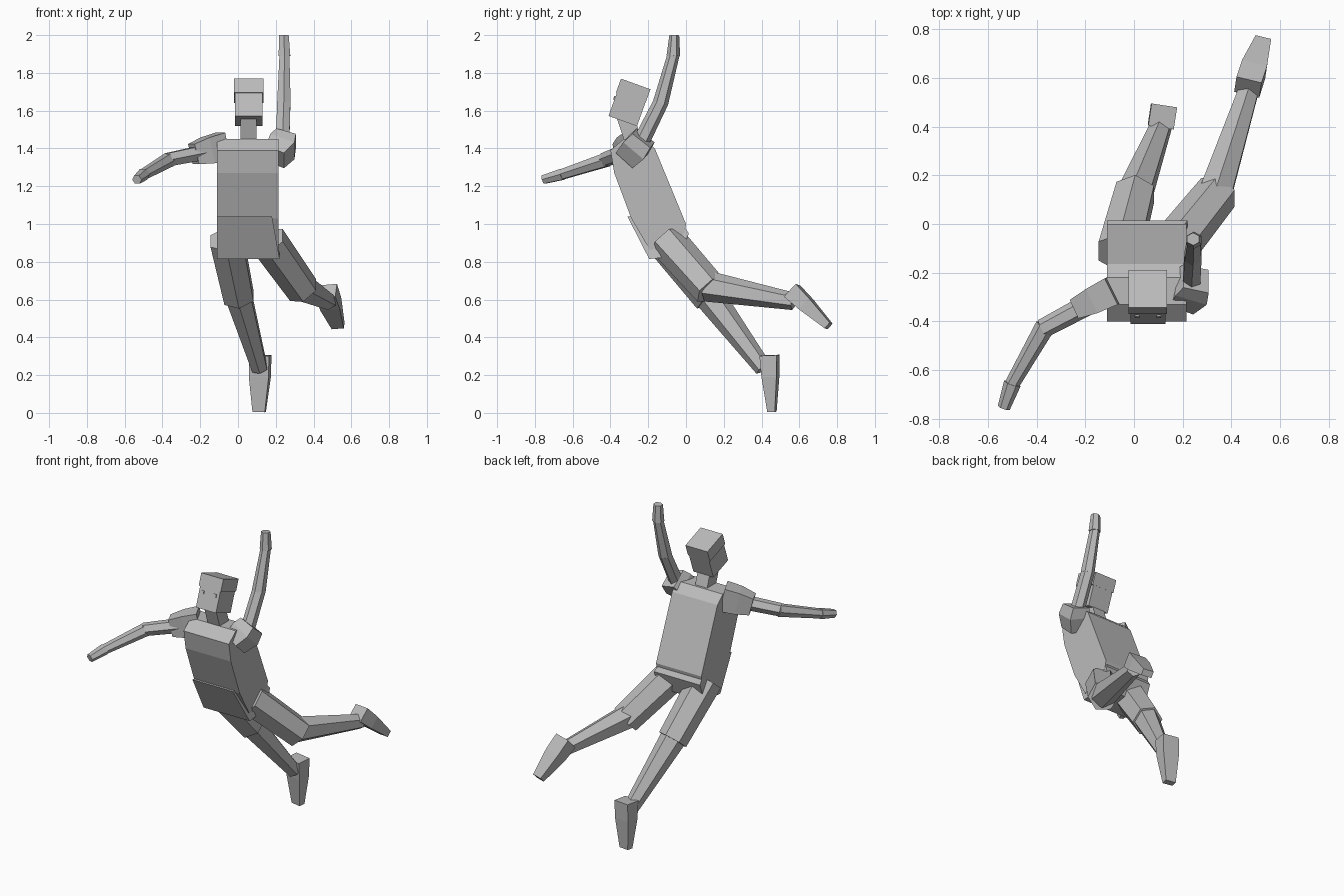
import bpy, math
from mathutils import Vector

cube = bpy.data.objects.get("Cube")
if cube:
    bpy.data.objects.remove(cube, do_unlink=True)

grey = bpy.data.materials.new("plain_grey")
grey.use_nodes = True
grey.diffuse_color = (0.5, 0.5, 0.5, 1)
grey.node_tree.nodes["Principled BSDF"].inputs["Base Color"].default_value = (0.5, 0.5, 0.5, 1)


def make(name, verts, faces):
    mesh = bpy.data.meshes.new(name)
    mesh.from_pydata(verts, [], faces)
    mesh.materials.append(grey)
    obj = bpy.data.objects.new(name, mesh)
    bpy.context.collection.objects.link(obj)
    return obj


def skin(name, rings):
    """Close a stack of equal rings into a solid."""
    n = len(rings[0])
    faces = [list(range(n))[::-1]]
    for r in range(len(rings) - 1):
        for i in range(n):
            j = (i + 1) % n
            faces.append([r * n + i, r * n + j, (r + 1) * n + j, (r + 1) * n + i])
    faces.append([(len(rings) - 1) * n + i for i in range(n)])
    return make(name, [v for ring in rings for v in ring], faces)


def loft(name, stations, sides=6, side=(1, 0, 0)):
    """Loft along (centre, half width, half depth) stations; side points across the width."""
    pts = [Vector(s[0]) for s in stations]
    step = math.tau / sides
    grow = 1 / math.cos(step / 2) if sides == 4 else 1
    rings = []
    for k, (c, w, d) in enumerate(stations):
        t = (pts[min(k + 1, len(pts) - 1)] - pts[max(k - 1, 0)]).normalized()
        u = Vector(side)
        u = (u - t * u.dot(t)).normalized()
        v = t.cross(u)
        rings.append([Vector(c) + u * w * grow * math.cos((i + .5) * step)
                      + v * d * grow * math.sin((i + .5) * step) for i in range(sides)])
    return skin(name, rings)


def prism(name, profile, left, right):
    """Extrude a y-z profile between two x positions."""
    return skin(name, [[(x, y, z) for y, z in profile] for x in (left, right)])


# Torso and hips
prism("torso", [(-.40, 1.39), (-.38, 1.27), (-.29, 1.03), (-.19, .86), (-.01, .95),
                (.0, 1.0), (-.165, 1.40), (-.22, 1.45), (-.33, 1.45)], -.11, .215)
hips = prism("hips", [(-.31, 1.04), (-.195, .815), (-.03, .83), (.015, .95), (-.04, 1.03)], -.11, .22)
for v in hips.data.vertices:
    if v.co.x > 0 and v.co.z > 1:
        v.co.x = .18

# Neck and head, tipped back so the face looks up
loft("neck", [((.056, -.26, 1.38), .043, .045), ((.056, -.325, 1.58), .043, .045)], 4)
up = Vector((0, .34, .94))
fwd = Vector((0, -.94, .34))
base = Vector((.057, -.335, 1.545))


def head_part(name, low, high, width, depth, shift=0):
    loft(name, [(base + up * h + fwd * shift, width, depth) for h in (low, high)], 4)


head_part("head", 0, .16, .072, .08)
head_part("cap", .13, .208, .079, .083, .002)
for label, s in (("right", -1), ("left", 1)):
    eye = base + up * .10 + fwd * .081 + Vector((s * .044, 0, 0))
    loft(label + "_eye", [(eye, .009, .009), (eye + fwd * .006, .009, .009)], 4)

# Right arm, stretched forward and out
loft("right_sleeve", [((-.08, -.27, 1.41), .075, .06), ((-.16, -.31, 1.39), .07, .055),
                      ((-.235, -.345, 1.37), .055, .042)], 4, (0, 0, 1))
loft("right_upper_arm", [((-.15, -.31, 1.385), .045, .045), ((-.375, -.43, 1.34), .04, .04)],
     6, (0, 0, 1))
loft("right_forearm", [((-.365, -.42, 1.34), .041, .041), ((-.505, -.665, 1.26), .03, .03)],
     6, (0, 0, 1))
loft("right_hand", [((-.50, -.655, 1.263), .034, .036), ((-.535, -.755, 1.235), .026, .026)],
     6, (0, 0, 1))

# Left arm, raised
loft("left_sleeve", [((.195, -.31, 1.355), .055, .06), ((.235, -.26, 1.41), .07, .07),
                     ((.255, -.225, 1.455), .055, .06)], 4, (1, 0, 0))
loft("left_upper_arm", [((.235, -.25, 1.41), .042, .045), ((.243, -.13, 1.65), .04, .04)])
loft("left_forearm", [((.243, -.135, 1.64), .041, .041), ((.246, -.065, 1.90), .03, .032)])
loft("left_hand", [((.246, -.067, 1.89), .036, .036), ((.243, -.062, 2.0), .029, .026)])

# Legs: hip, knee and ankle centres, then heel and toe of each foot
legs = {
    "right": ((-.06, -.12, .92), (.005, .13, .61), (.115, .41, .235),
              (.118, .442, .305), (.112, .455, .005)),
    "left": ((.16, -.10, .91), (.345, .13, .65), (.478, .57, .59),
             (.468, .562, .645), (.53, .755, .46)),
}
for label, (hip, knee, ankle, heel, toe) in legs.items():
    loft(label + "_thigh", [(hip, .10, .10), (knee, .09, .092)])
    mid = Vector(knee).lerp(Vector(hip), .08)
    loft(label + "_shin", [(mid, .078, .082), (ankle, .046, .046)])
    middle = Vector(heel).lerp(Vector(toe), .38)
    loft(label + "_foot", [(heel, .053, .046), (middle, .053, .04), (toe, .033, .02)],
         4, (.98, -.15, 0))
